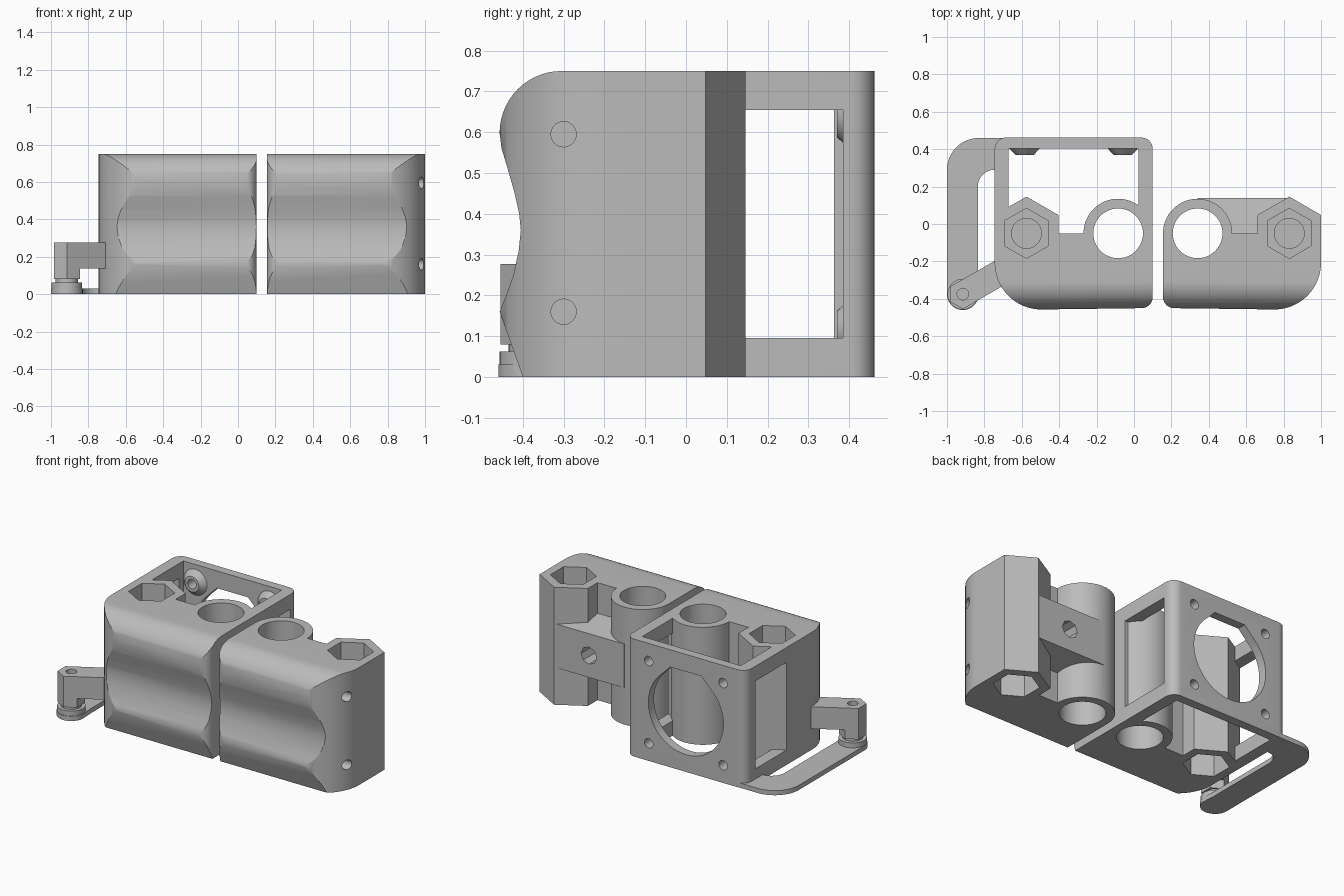
import bpy, bmesh
from math import sin, cos, pi, radians, sqrt

if "Cube" in bpy.data.objects:
    bpy.data.objects.remove(bpy.data.objects["Cube"], do_unlink=True)

grey = bpy.data.materials.new("plain grey")
grey.use_nodes = True
grey.diffuse_color = (0.5, 0.5, 0.5, 1)
grey.node_tree.nodes["Principled BSDF"].inputs["Base Color"].default_value = (0.5, 0.5, 0.5, 1)

H = 0.75          # block height
MID = H / 2
YC = -0.05        # depth of the bores


def arc(cx, cy, r, a0, a1, n=12):
    return [(cx + r * cos(radians(a0 + (a1 - a0) * i / n)),
             cy + r * sin(radians(a0 + (a1 - a0) * i / n))) for i in range(n + 1)]


def circle(cx, cy, r, n=48):
    return arc(cx, cy, r, 0, 360, n)[:-1]


def hexagon(cx, cy, r):
    return arc(cx, cy, r, 30, 390, 6)[:-1]


def rect(x0, x1, y0, y1):
    return [(x0, y0), (x1, y0), (x1, y1), (x0, y1)]


def prism(name, pts, lo, hi, axis="z", top_scale=1.0):
    """Extrude an outline along an axis, optionally tapering about its centre."""
    place = {"z": lambda a, b, t: (a, b, t),
             "y": lambda a, b, t: (a, t, b),
             "x": lambda a, b, t: (t, a, b)}[axis]
    ca = sum(p[0] for p in pts) / len(pts)
    cb = sum(p[1] for p in pts) / len(pts)
    bm = bmesh.new()
    low = [bm.verts.new(place(a, b, lo)) for a, b in pts]
    high = [bm.verts.new(place(ca + (a - ca) * top_scale, cb + (b - cb) * top_scale, hi))
            for a, b in pts]
    bm.faces.new(low)
    bm.faces.new(high)
    for i in range(len(pts)):
        j = (i + 1) % len(pts)
        bm.faces.new((low[i], low[j], high[j], high[i]))
    bmesh.ops.recalc_face_normals(bm, faces=bm.faces)
    mesh = bpy.data.meshes.new(name)
    bm.to_mesh(mesh)
    bm.free()
    mesh.materials.append(grey)
    ob = bpy.data.objects.new(name, mesh)
    bpy.context.collection.objects.link(ob)
    return ob


def combine(target, tool, op):
    mod = target.modifiers.new("cut", "BOOLEAN")
    mod.operation, mod.solver, mod.object = op, "EXACT", tool
    bpy.context.view_layer.objects.active = target
    bpy.ops.object.modifier_apply(modifier=mod.name)
    bpy.data.objects.remove(tool, do_unlink=True)


def add(target, *args, **kw):
    combine(target, prism("extra", *args, **kw), "UNION")


def cut(target, *args, **kw):
    combine(target, prism("cutter", *args, **kw), "DIFFERENCE")


# Side profile of the grip: rounded top, finger groove, tapered foot
grip = [(0.3, 0), (0.3, H)] + arc(-0.305, 0.598, 0.152, 90, 180, 14) + [
    (-0.452, 0.56), (-0.44, 0.52), (-0.42, 0.45), (-0.409, 0.4), (-0.405, 0.36),
    (-0.41, 0.31), (-0.423, 0.25), (-0.441, 0.2), (-0.457, 0.16), (-0.4, 0)]


def make_block(name, x0, s):
    """Clamp half; x0 is the face at the gap, s the direction away from it."""
    plan = [(0, YC), (0, -0.39)] + arc(0.06, -0.39, 0.06, 180, 270, 8) \
        + arc(0.595, -0.207, 0.25, 270, 360, 20) + [(0.845, YC)]
    body = prism(name, [(x0 + s * u, v) for u, v in plan], 0, H)
    combine(body, prism("grip_shape", grip, -1.5, 1.5, "x"), "INTERSECT")
    return body


def add_bosses(body, x0, s):
    bore, nut = x0 + s * 0.185, x0 + s * 0.675
    add(body, circle(bore, YC, 0.185, 64), 0, H)
    add(body, hexagon(nut, YC, 0.1963), 0, H)
    cut(body, circle(bore, YC, 0.133), -0.1, H + 0.1)
    for lo, hi in ((-0.1, 0.15), (H - 0.15, H + 0.1)):
        cut(body, hexagon(nut, YC, 0.134), lo, hi)
    cut(body, circle(nut, YC, 0.08, 32), MID + 0.02, H)
    cut(body, circle(nut, YC, 0.08, 32), 0.1, MID - 0.02)


# Plain clamp half with a screw web between its bosses
plain = make_block("plain_clamp_half", 0.155, 1)
add(plain, [(-0.1, MID - 0.19), (0.138, MID - 0.14), (0.138, MID + 0.14), (-0.1, MID + 0.19)],
    0.34, 0.83, "x")
add_bosses(plain, 0.155, 1)
cut(plain, circle(0.59, MID, 0.055, 8), -0.2, 0.3, "y")

# Motor side half with an open frame behind it
motor = make_block("motor_clamp_half", 0.10, -1)
outer = [(-0.745, -0.12), (0.10, -0.12)] + arc(0.04, 0.402, 0.06, 0, 90, 8) \
    + arc(-0.685, 0.402, 0.06, 90, 180, 8)
frame = prism("frame", outer, 0, H)
cut(frame, rect(-0.67, 0.025, YC, 0.405), -0.1, H + 0.1)
cut(frame, rect(0.04, 0.363, 0.095, 0.655), -0.9, -0.5, "x")
cut(frame, rect(0.04, 0.385, 0.095, 0.655), -0.1, 0.3, "x")
combine(motor, frame, "UNION")
add_bosses(motor, 0.10, -1)

# Motor opening with a flattened top, and four screw standoffs
MX, R = -0.3225, 0.265
flat = R * (sqrt(2) - 1)
opening = arc(MX, MID, R, 135, 405, 40) + [(MX + flat, MID + R), (MX - flat, MID + R)]
cut(motor, opening, 0.3, 0.6, "y")
for sx in (-1, 1):
    for sz in (-1, 1):
        x, z = MX + sx * 0.2625, MID + sz * 0.2625
        add(motor, circle(x, z, 0.087, 32), 0.41, 0.37, "y", top_scale=0.57)
        cut(motor, circle(x, z, 0.03, 20), 0.3, 0.6, "y")

# Clamp screw holes along the grip
for z in (0.16, 0.595):
    cut(plain, circle(-0.3, z, 0.031, 24), 0.1, 1.1, "x")
    cut(motor, circle(-0.3, z, 0.031, 24), -0.2, 0.2, "x")

# Flexible flat strap under the side, ending below the lever
PX, PY = -0.915, -0.375
strap = [(-0.70, 0.46)] + arc(-0.83, 0.29, 0.17, 90, 180) \
    + arc(PX, PY, 0.085, 180, 360, 20) + [(-0.835, -0.3)] \
    + arc(-0.745, 0.2, 0.09, 180, 90) + [(-0.70, 0.29)]
strap_ob = prism("side_strap", strap, 0, 0.03)

# Round foot, neck, and lever arm joined to the block
foot = prism("lever_foot", circle(PX, PY, 0.082, 40), 0.002, 0.062)
neck = prism("lever_neck", circle(PX, PY, 0.06, 32), 0.055, 0.085)
lever = prism("lever_arm", hexagon(PX, PY, 0.08), 0.08, 0.277)
c, s = cos(radians(30)), sin(radians(30))
arm = [(PX + a * c - b * s, PY + a * s + b * c)
       for a, b in rect(0, 0.26, -0.069, 0.069)]
add(lever, arm, 0.137, 0.277)
cut(lever, circle(PX, PY, 0.031, 24), 0.15, 0.4)

# Keep curved walls smooth and edges crisp
for ob in (plain, motor, strap_ob, foot, neck, lever):
    bpy.ops.object.select_all(action="DESELECT")
    ob.select_set(True)
    bpy.context.view_layer.objects.active = ob
    bpy.ops.object.shade_smooth_by_angle(angle=radians(25))
